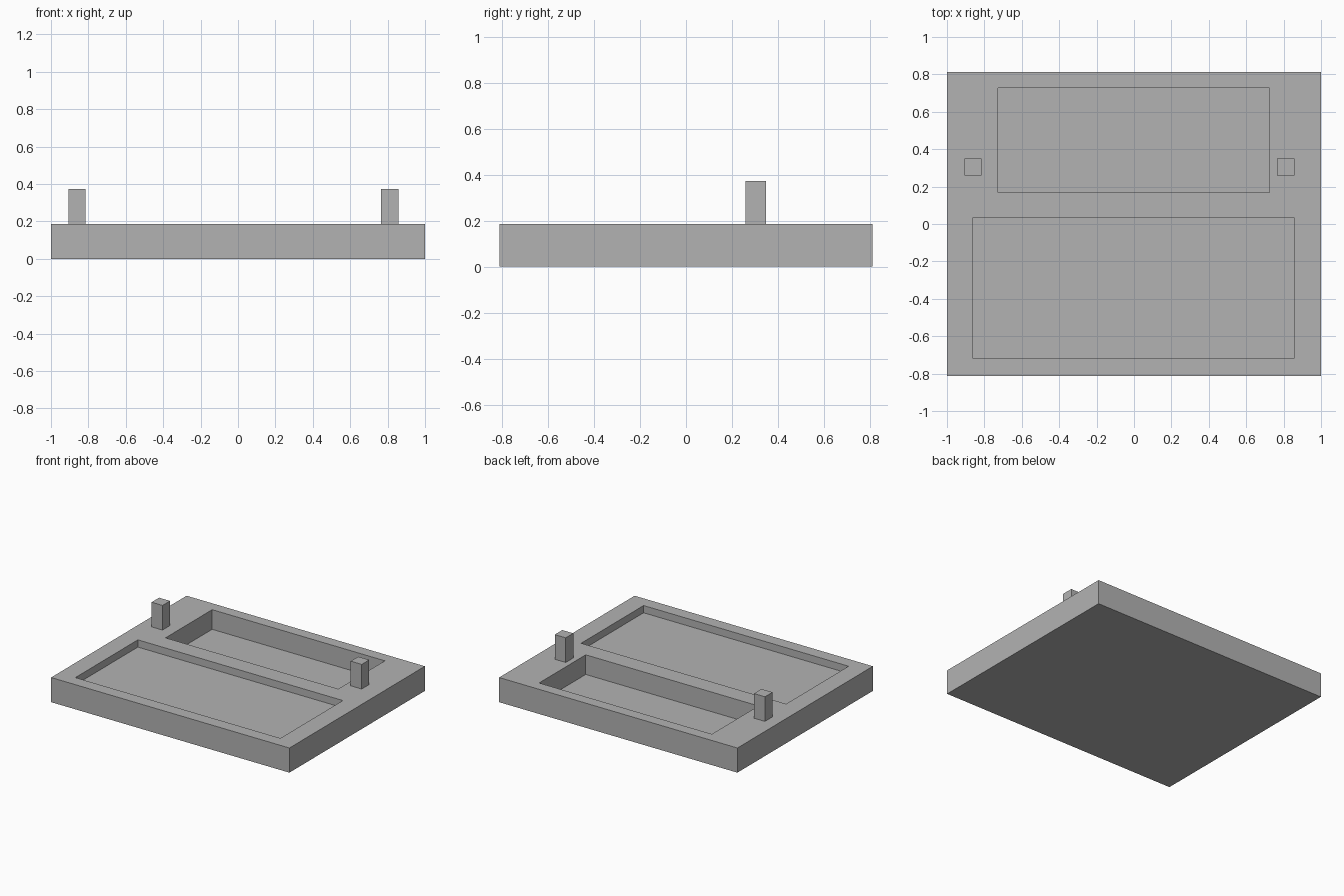
import bpy

default = bpy.data.objects.get("Cube")
if default:
    bpy.data.objects.remove(default, do_unlink=True)

grey = bpy.data.materials.new("plain grey")
grey.use_nodes = True
colour = (0.45, 0.45, 0.45, 1)
grey.diffuse_color = colour
grey.node_tree.nodes["Principled BSDF"].inputs["Base Color"].default_value = colour


def box(name, low, high):
    """Axis-aligned box between two opposite corners."""
    centre = [(a + b) / 2 for a, b in zip(low, high)]
    bpy.ops.mesh.primitive_cube_add(size=1, location=centre)
    obj = bpy.context.object
    obj.name = name
    obj.scale = [b - a for a, b in zip(low, high)]
    bpy.ops.object.transform_apply(location=False, rotation=False, scale=True)
    obj.data.materials.append(grey)
    return obj


def cut(body, name, low, high):
    """Sink a rectangular pocket into the body."""
    cutter = box(name, low, high)
    cutter.hide_render = True
    mod = body.modifiers.new(name, 'BOOLEAN')
    mod.operation = 'DIFFERENCE'
    mod.solver = 'EXACT'
    mod.object = cutter
    bpy.context.view_layer.objects.active = body
    bpy.ops.object.modifier_apply(modifier=mod.name)
    bpy.data.objects.remove(cutter, do_unlink=True)


TOP = 0.187
POST_TOP = 0.374

# Tray slab with a shallow front pocket and a deep rear pocket
tray = box("tray", (-1, -0.812, 0), (1, 0.812, TOP))
cut(tray, "front_pocket", (-0.863, -0.717, TOP - 0.055), (0.858, 0.032, 0.3))
cut(tray, "rear_pocket", (-0.726, 0.168, TOP - 0.149), (0.724, 0.727, 0.3))

# Square posts on either side of the rear pocket
for name, x in (("right_post", -0.861), ("left_post", 0.811)):
    box(name, (x - 0.046, 0.259, TOP), (x + 0.046, 0.349, POST_TOP))
